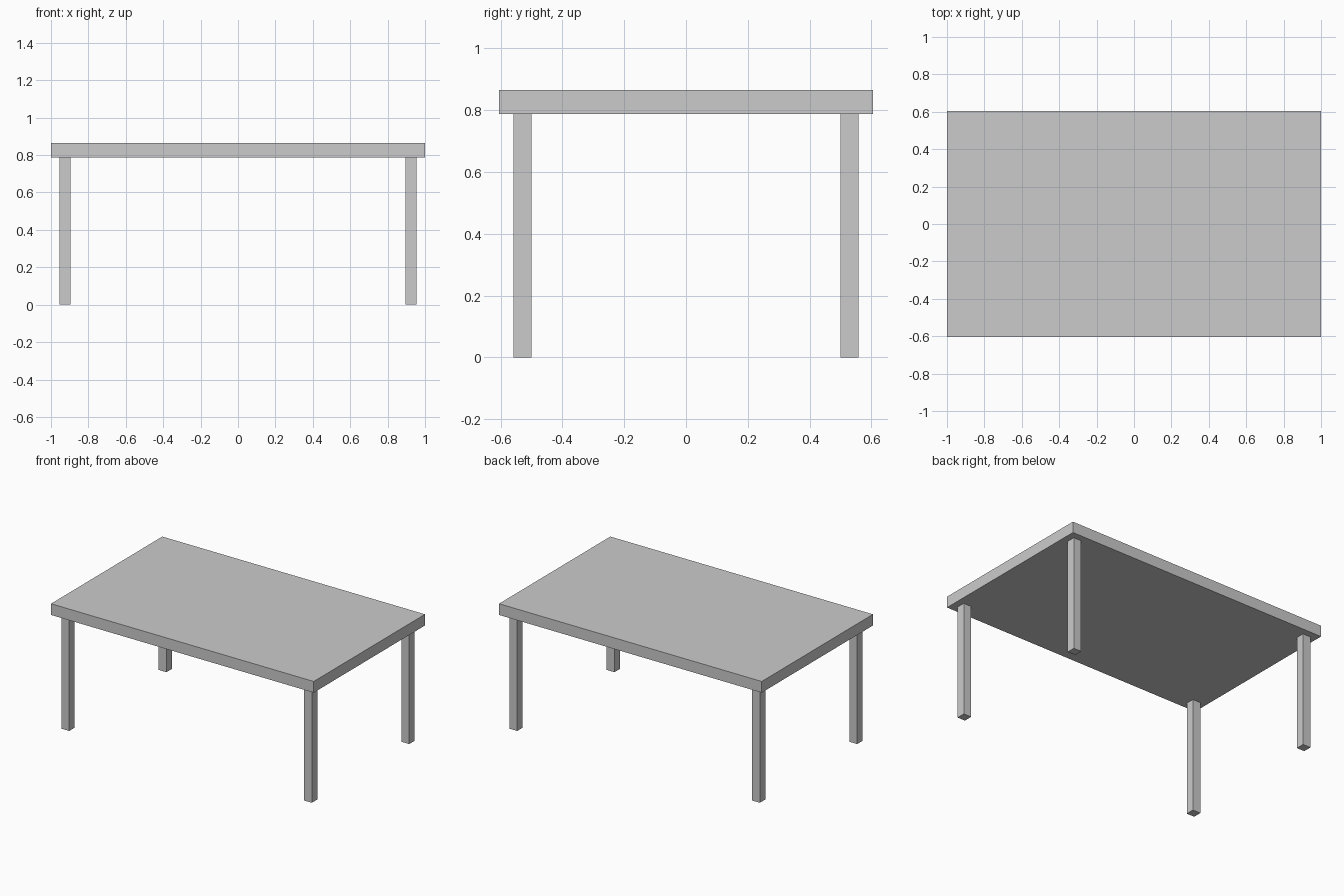
import bpy

if "Cube" in bpy.data.objects:
    bpy.data.objects.remove(bpy.data.objects["Cube"])


def box(name, x, y, z, size):
    """Axis-aligned box centred on x, y and standing on z."""
    bpy.ops.mesh.primitive_cube_add(size=1, location=(x, y, z + size[2] / 2))
    obj = bpy.context.object
    obj.name = name
    obj.scale = size
    bpy.ops.object.transform_apply(location=False, rotation=False, scale=True)
    return obj


LEG_HEIGHT = 0.788
LEG_WIDTH = 0.059

# Table top slab
box("table_top", 0, 0, LEG_HEIGHT, (2.0, 1.21, 0.077))

# Four square legs, set in from the corners
for side, sx in (("left", -1), ("right", 1)):
    for end, sy in (("front", -1), ("back", 1)):
        box(f"{end}_{side}_leg", sx * 0.924, sy * 0.529, 0,
            (LEG_WIDTH, LEG_WIDTH, LEG_HEIGHT))
